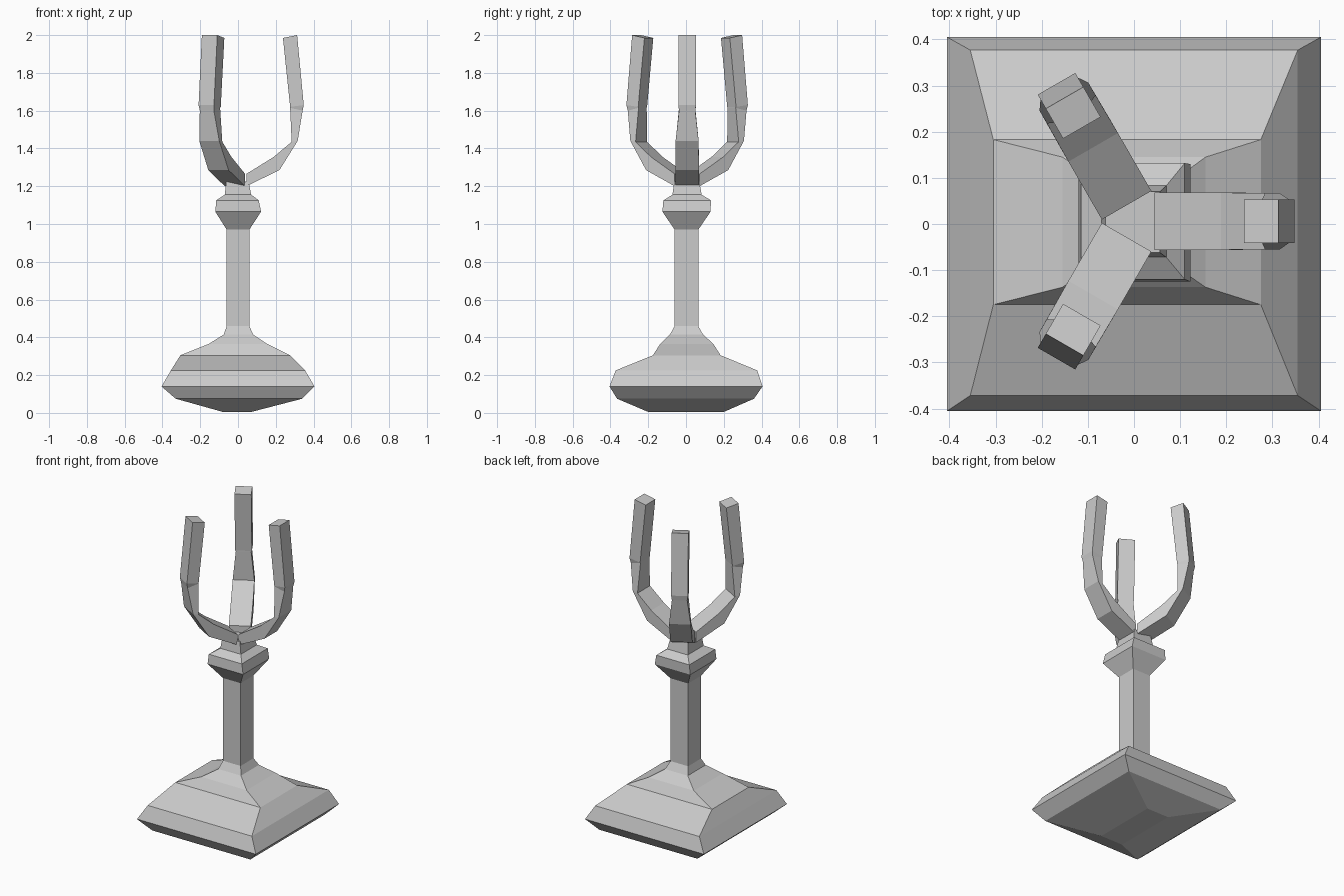
import bpy
from math import cos, sin, radians


def loft(name, rings):
    """Skin a stack of four-cornered rings and cap both ends."""
    verts = [p for ring in rings for p in ring]
    faces = [(3, 2, 1, 0)]
    for i in range(len(rings) - 1):
        a = i * 4
        for k in range(4):
            n = (k + 1) % 4
            faces.append((a + k, a + n, a + 4 + n, a + 4 + k))
    last = len(verts) - 4
    faces.append((last, last + 1, last + 2, last + 3))
    mesh = bpy.data.meshes.new(name)
    mesh.from_pydata(verts, [], faces)
    mesh.update()
    obj = bpy.data.objects.new(name, mesh)
    bpy.context.collection.objects.link(obj)
    return obj


def rect(z, x0, x1, y0, y1):
    return [(x0, y0, z), (x1, y0, z), (x1, y1, z), (x0, y1, z)]


# Base, stem and collar as one lathe-like square loft: z, x range, y range
stand = [
    (0.005, -0.08, 0.07, -0.20, 0.20),
    (0.075, -0.33, 0.34, -0.365, 0.36),
    (0.14, -0.405, 0.405, -0.405, 0.405),
    (0.225, -0.355, 0.355, -0.372, 0.377),
    (0.305, -0.305, 0.275, -0.175, 0.183),
    (0.365, -0.155, 0.155, -0.137, 0.145),
    (0.415, -0.075, 0.08, -0.085, 0.09),
    (0.46, -0.06, 0.06, -0.06, 0.065),
    (0.97, -0.06, 0.06, -0.06, 0.065),
    (1.065, -0.12, 0.122, -0.125, 0.13),
    (1.125, -0.115, 0.11, -0.12, 0.132),
    (1.155, -0.07, 0.07, -0.072, 0.083),
    (1.225, -0.062, 0.056, -0.062, 0.07),
]
loft("stand", [rect(*s) for s in stand])

# Arm sections: inner radius, inner z, outer radius, outer z, half width
arm = [
    (0.04, 1.265, 0.04, 1.20, 0.062),
    (0.185, 1.355, 0.215, 1.285, 0.062),
    (0.28, 1.435, 0.312, 1.44, 0.061),
    (0.272, 1.615, 0.338, 1.60, 0.043),
    (0.272, 1.62, 0.344, 1.63, 0.047),
    (0.234, 1.985, 0.309, 2.0, 0.047),
]


# Three prongs spread evenly around the stem
for i in range(3):
    a = radians(120 * i)
    c, s = cos(a), sin(a)

    def place(r, w, z):
        return (0.004 + r * c - w * s, 0.006 + r * s + w * c, z)

    loft(f"prong_{i + 1}", [
        [place(ro, -w, zo), place(ro, w, zo), place(ri, w, zi), place(ri, -w, zi)]
        for ri, zi, ro, zo, w in arm])
